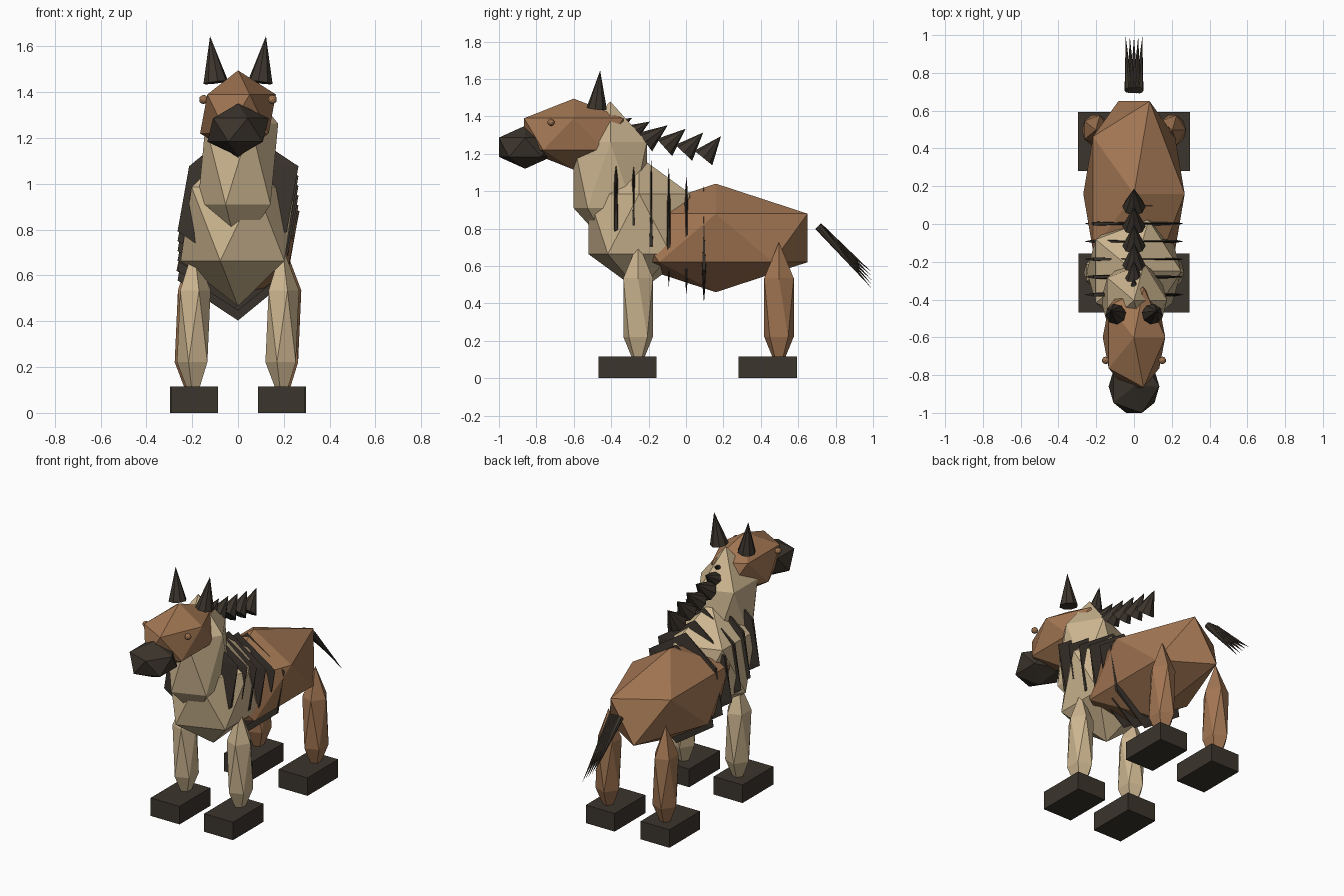
import bpy
from math import sin, cos, radians
from mathutils import Vector

cube = bpy.data.objects.get("Cube")
if cube:
    bpy.data.objects.remove(cube, do_unlink=True)


def make_material(name, rgb):
    mat = bpy.data.materials.new(name)
    mat.use_nodes = True
    color = (*rgb, 1.0)
    mat.diffuse_color = color
    bsdf = next(n for n in mat.node_tree.nodes if n.type == 'BSDF_PRINCIPLED')
    bsdf.inputs["Base Color"].default_value = color
    bsdf.inputs["Roughness"].default_value = 0.9
    return mat


brown = make_material("brown_coat", (0.36, 0.18, 0.085))
tan = make_material("tan_coat", (0.60, 0.46, 0.275))
dark = make_material("dark_hair", (0.045, 0.035, 0.026))


def finish(name, mat):
    obj = bpy.context.object
    obj.name = name
    obj.data.materials.append(mat)
    return obj


def blob(name, mat, center, scale, detail=1):
    """Scaled low-poly icosphere."""
    bpy.ops.mesh.primitive_ico_sphere_add(subdivisions=detail, radius=1, location=center)
    obj = finish(name, mat)
    obj.scale = scale
    return obj


def spike(name, mat, base, tip, radius, sides=8):
    """Cone running from a base centre to a tip."""
    base, tip = Vector(base), Vector(tip)
    axis = tip - base
    bpy.ops.mesh.primitive_cone_add(vertices=sides, radius1=radius, radius2=0,
                                    depth=axis.length, location=(base + tip) / 2)
    obj = finish(name, mat)
    obj.rotation_euler = axis.to_track_quat('Z', 'Y').to_euler()
    return obj


def box(name, mat, center, size):
    bpy.ops.mesh.primitive_cube_add(size=1, location=center)
    obj = finish(name, mat)
    obj.scale = size
    return obj


# Torso, neck and head
blob("body", brown, (0, 0.16, 0.75), (0.30, 0.576, 0.29))
blob("chest", tan, (0, -0.25, 0.825), (0.28, 0.32, 0.36))
blob("neck", tan, (0, -0.405, 1.086), (0.196, 0.23, 0.394))
blob("head", brown, (0, -0.6, 1.305), (0.185, 0.312, 0.19))
blob("muzzle", dark, (0, -0.86, 1.235), (0.15, 0.165, 0.115))

# Paired parts: eyes, ears, legs and hooves
for side, s in (("left", 1), ("right", -1)):
    blob(f"{side}_eye", brown, (s * 0.15, -0.722, 1.368), (0.02,) * 3, detail=2)
    spike(f"{side}_ear", dark, (s * 0.097, -0.477, 1.442), (s * 0.122, -0.459, 1.645), 0.055)
    for end, coat, leg_x, leg_y, hoof_x, hoof_y in (
            ("front", tan, 0.193, -0.256, 0.19, -0.313),
            ("hind", brown, 0.203, 0.497, 0.195, 0.437)):
        blob(f"{end}_{side}_leg", coat, (s * leg_x, leg_y, 0.378), (0.082, 0.093, 0.35))
        box(f"{end}_{side}_hoof", dark, (s * hoof_x, hoof_y, 0.058), (0.205, 0.312, 0.116))

# Row of back stripes: thin discs poking through the coat
for i in range(6):
    blob(f"stripe_{i + 1}", dark, (0, -0.374 + 0.094 * i, 0.935 - 0.043 * i),
         (0.295, 0.018, 0.317))

# Mane: spikes leaning backwards, more upright toward the rear
for i in range(6):
    tip = Vector((0, 0.187 - 0.095 * i, 1.294 + 0.0195 * i))
    lean = radians(39 + 4.7 * i)
    axis = Vector((0, sin(lean), cos(lean)))
    spike(f"mane_spike_{i + 1}", dark, tip - axis * 0.15, tip, 0.062)

# Tail: fan of thin strands
for i in range(-2, 3):
    spike(f"tail_strand_{i + 3}", dark, (i * 0.014, 0.708, 0.812),
          (i * 0.022, 0.992, 0.525 - i * 0.022), 0.022)
